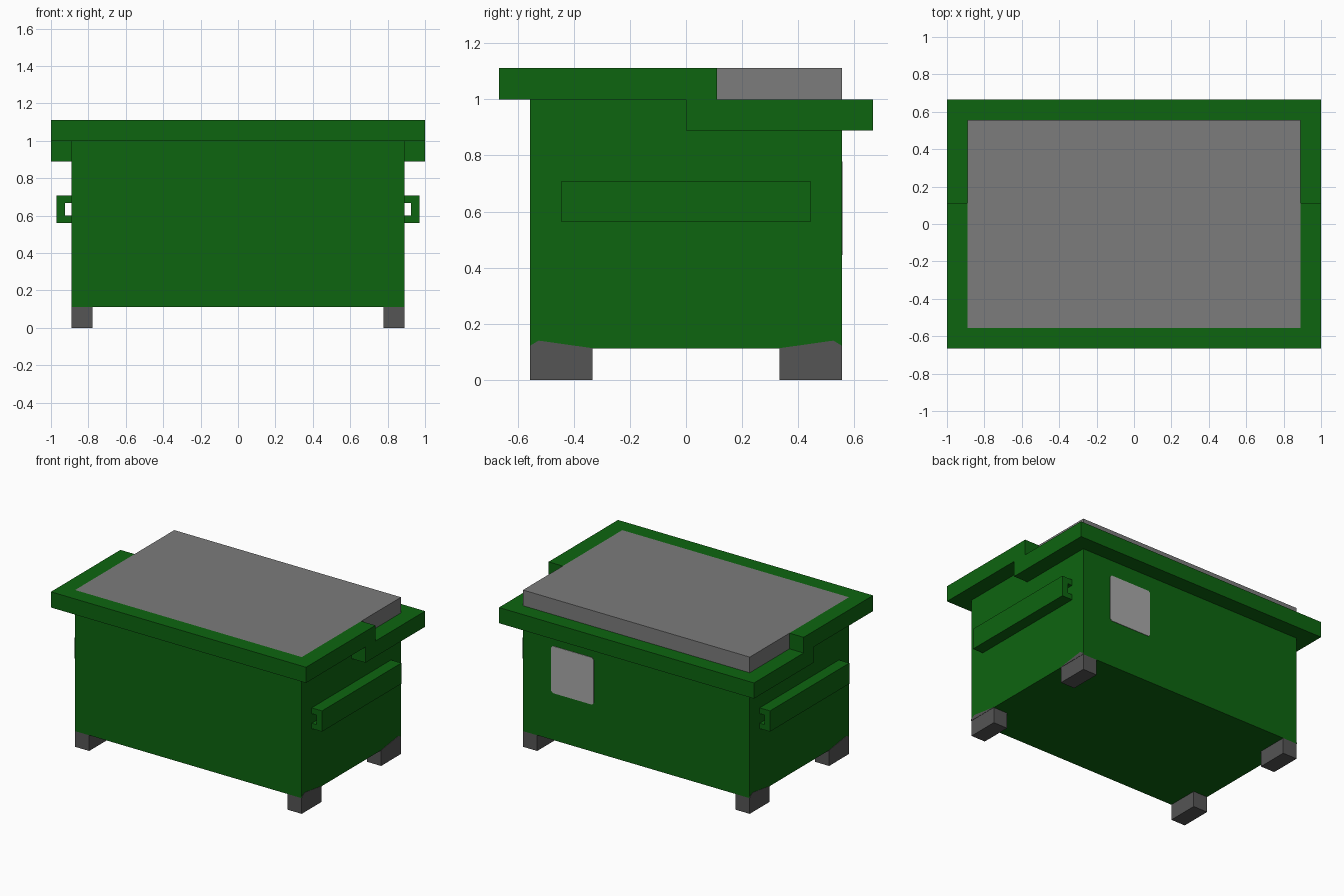
import bpy, bmesh
from mathutils import Vector

if "Cube" in bpy.data.objects:
    bpy.data.objects.remove(bpy.data.objects["Cube"])

U = 1 / 9  # the whole model sits on a grid of ninths


def material(name, rgb):
    m = bpy.data.materials.new(name)
    m.diffuse_color = (*rgb, 1)
    m.use_nodes = True
    m.node_tree.nodes["Principled BSDF"].inputs["Base Color"].default_value = m.diffuse_color
    return m


GREEN = material("green paint", (0.004, 0.13, 0.005))
GREY = material("grey lid", (0.2, 0.2, 0.2))
DARK = material("dark foot", (0.09, 0.09, 0.09))
LIGHT = material("light label", (0.40, 0.40, 0.40))


def prism(name, points, place, start, end, mat):
    """Extrude a 2D outline from start to end; place maps (a, b, depth) to xyz."""
    bm = bmesh.new()
    face = bm.faces.new([bm.verts.new(place(a, b, start)) for a, b in points])
    shift = Vector(place(0, 0, end)) - Vector(place(0, 0, start))
    new = bmesh.ops.extrude_face_region(bm, geom=[face])["geom"]
    bmesh.ops.translate(bm, vec=shift, verts=[v for v in new if isinstance(v, bmesh.types.BMVert)])
    # keep the cap at the start
    if len(bm.faces) < len(points) + 2:
        bmesh.ops.holes_fill(bm, edges=bm.edges[:], sides=0)
    bmesh.ops.recalc_face_normals(bm, faces=bm.faces[:])
    mesh = bpy.data.meshes.new(name)
    bm.to_mesh(mesh)
    bm.free()
    ob = bpy.data.objects.new(name, mesh)
    bpy.context.collection.objects.link(ob)
    mesh.materials.append(mat)
    return ob


def along_x(a, b, d): return (d, a, b)
def along_y(a, b, d): return (a, d, b)
def along_z(a, b, d): return (a, b, d)


def box(name, x0, x1, y0, y1, z0, z1, mat):
    return prism(name, [(x0, y0), (x1, y0), (x1, y1), (x0, y1)], along_z, z0, z1, mat)


# Body and lid
box("body", -8*U, 8*U, -5*U, 5*U, U, 9*U, GREEN)
box("lid", -8*U, 8*U, -5*U, 5*U, 9*U, 10*U, GREY)


# U-shaped rims: high one at the front, low one at the back
def rim(name, tip, wall, outer, z0, z1):
    pts = [(-8*U, tip), (-9*U, tip), (-9*U, outer), (9*U, outer),
           (9*U, tip), (8*U, tip), (8*U, wall), (-8*U, wall)]
    prism(name, pts, along_z, z0, z1, GREEN)


rim("front_rim", U, -5*U, -6*U, 9*U, 10*U)
rim("back_rim", 0, 5*U, 6*U, 8*U, 9*U)

for s, side in ((1, "right"), (-1, "left")):
    # Hollow side channel
    x0, x1, x2 = s*8*U, s*0.925, s*0.97
    prism(side + "_channel",
          [(x0, 0.562), (x2, 0.562), (x2, 0.709), (x0, 0.709),
           (x0, 0.668), (x1, 0.668), (x1, 0.60), (x0, 0.60)],
          along_y, -4*U, 4*U, GREEN)
    for t, end in ((-1, "front"), (1, "back")):
        # Foot and the dark scuff painted above it
        box(f"{end}_{side}_foot", s*7*U, s*8*U, t*3*U, t*5*U, 0, U, DARK)
        prism(f"{end}_{side}_scuff",
              [(t*5*U, U), (t*5*U, 0.122), (t*0.525, 0.14), (t*3*U, 0.113), (t*3*U, U)],
              along_x, s*8*U, s*(8*U + 0.002), DARK)

# Label on the back, corners slightly clipped
a, b, c, d, k = 3*U, 6*U, 4*U, 7*U, 0.014
prism("back_label",
      [(a+k, c), (b-k, c), (b, c+k), (b, d-k), (b-k, d), (a+k, d), (a, d-k), (a, c+k)],
      along_y, 5*U, 5*U + 0.003, LIGHT)
